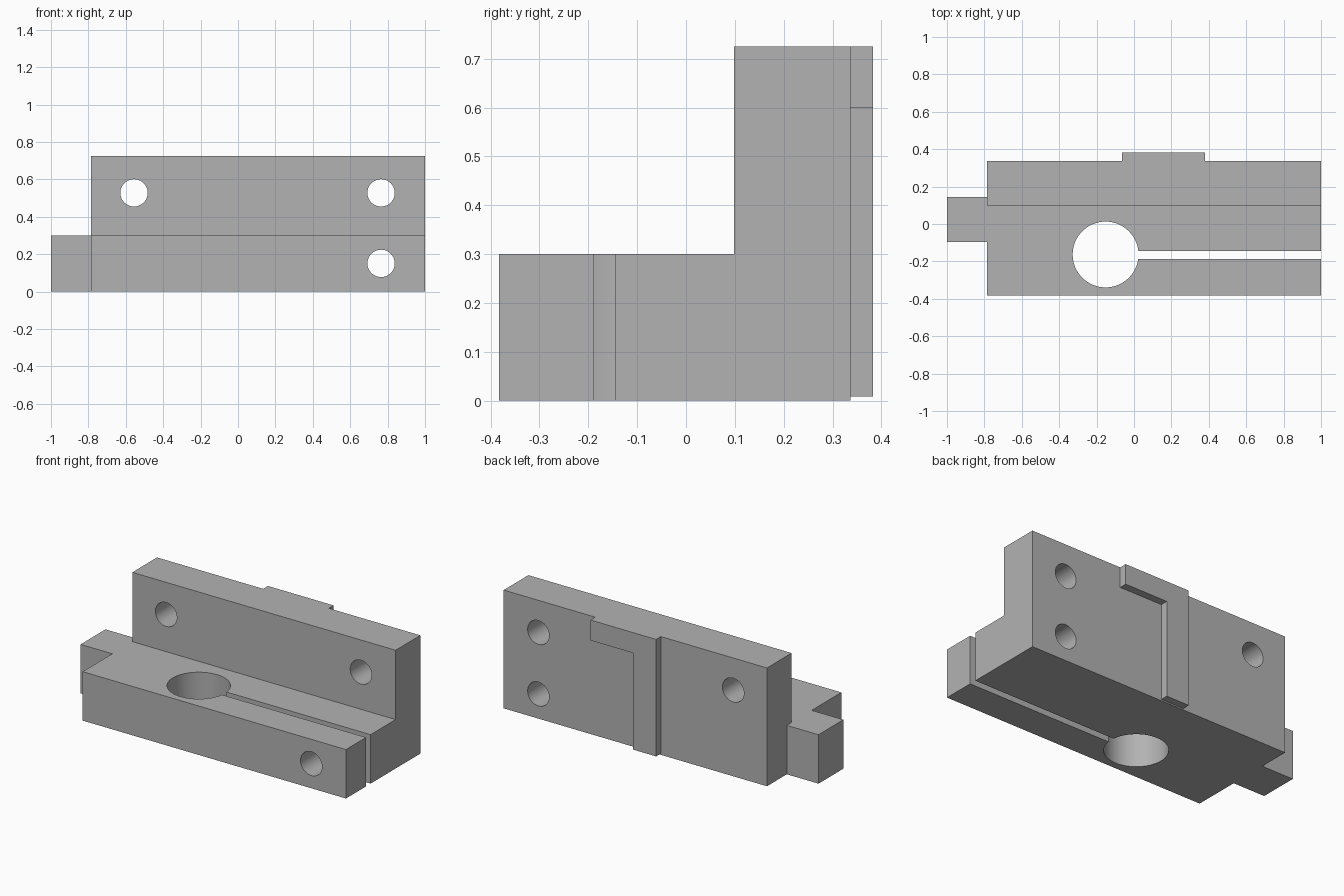
import bpy, bmesh, math
from mathutils import Matrix, Vector

cube = bpy.data.objects.get("Cube")
if cube:
    bpy.data.objects.remove(cube, do_unlink=True)

# Single plain grey finish
COLOUR = (0.45, 0.45, 0.45, 1.0)
grey = bpy.data.materials.new("grey metal")
grey.use_nodes = True
grey.diffuse_color = COLOUR
grey.node_tree.nodes["Principled BSDF"].inputs["Base Color"].default_value = COLOUR


def finish(name, bm):
    bmesh.ops.recalc_face_normals(bm, faces=bm.faces)
    mesh = bpy.data.meshes.new(name)
    bm.to_mesh(mesh)
    bm.free()
    mesh.materials.append(grey)
    obj = bpy.data.objects.new(name, mesh)
    bpy.context.collection.objects.link(obj)
    return obj


def prism(name, points, direction):
    """Extrude a closed outline of 3D points along a direction."""
    bm = bmesh.new()
    face = bm.faces.new([bm.verts.new(p) for p in points])
    out = bmesh.ops.extrude_face_region(bm, geom=[face], use_keep_orig=True)
    verts = [g for g in out["geom"] if isinstance(g, bmesh.types.BMVert)]
    bmesh.ops.translate(bm, verts=verts, vec=Vector(direction))
    return finish(name, bm)


def box(name, x0, x1, y0, y1, z0, z1):
    outline = [(x0, y0, z0), (x1, y0, z0), (x1, y1, z0), (x0, y1, z0)]
    return prism(name, outline, (0, 0, z1 - z0))


def cylinder(name, centre, radius, depth, along_y=False):
    turn = Matrix.Rotation(math.pi / 2, 4, "X") if along_y else Matrix()
    bm = bmesh.new()
    bmesh.ops.create_cone(bm, cap_ends=True, segments=64, radius1=radius,
                          radius2=radius, depth=depth,
                          matrix=Matrix.Translation(centre) @ turn)
    return finish(name, bm)


def select_only(obj):
    bpy.ops.object.select_all(action="DESELECT")
    obj.select_set(True)
    bpy.context.view_layer.objects.active = obj


def cut(target, cutter):
    cutter.hide_render = True
    mod = target.modifiers.new("cut", "BOOLEAN")
    mod.operation = "DIFFERENCE"
    mod.solver = "EXACT"
    mod.object = cutter
    select_only(target)
    bpy.ops.object.modifier_apply(modifier=mod.name)
    bpy.data.objects.remove(cutter, do_unlink=True)


# Main dimensions
LEFT, RIGHT = -0.785, 1.0
FRONT, STEP, BACK = -0.383, 0.098, 0.337
BASE_TOP, TOP = 0.30, 0.725

# L-shaped body: low clamp block with an upright wall behind
profile = [(FRONT, 0), (BACK, 0), (BACK, TOP), (STEP, TOP),
           (STEP, BASE_TOP), (FRONT, BASE_TOP)]
body = prism("bracket_body", [(LEFT, y, z) for y, z in profile],
             (RIGHT - LEFT, 0, 0))

# Clamp bore and the slot running from it to the end
cut(body, cylinder("bore_cutter", (-0.152, -0.163, 0.15), 0.176, 0.6))
cut(body, box("slot_cutter", -0.1, 1.2, -0.188, -0.144, -0.1, 0.4))

# Bolt holes running front to back
for x, z in [(-0.556, 0.528), (0.765, 0.528), (0.765, 0.151)]:
    cut(body, cylinder("bolt_cutter", (x, 0, z), 0.073, 1.2, along_y=True))

select_only(body)
bpy.ops.object.shade_smooth_by_angle(angle=math.radians(30))

# End tab
box("end_tab", -1.0, LEFT, -0.096, 0.145, 0, BASE_TOP)

# Raised angled key on the back: upright leg with an arm along the top
key = [(-0.065, 0.008), (0.09, 0.008), (0.09, 0.6),
       (0.38, 0.6), (0.38, TOP), (-0.065, TOP)]
prism("back_key", [(x, BACK, z) for x, z in key], (0, 0.383 - BACK, 0))
